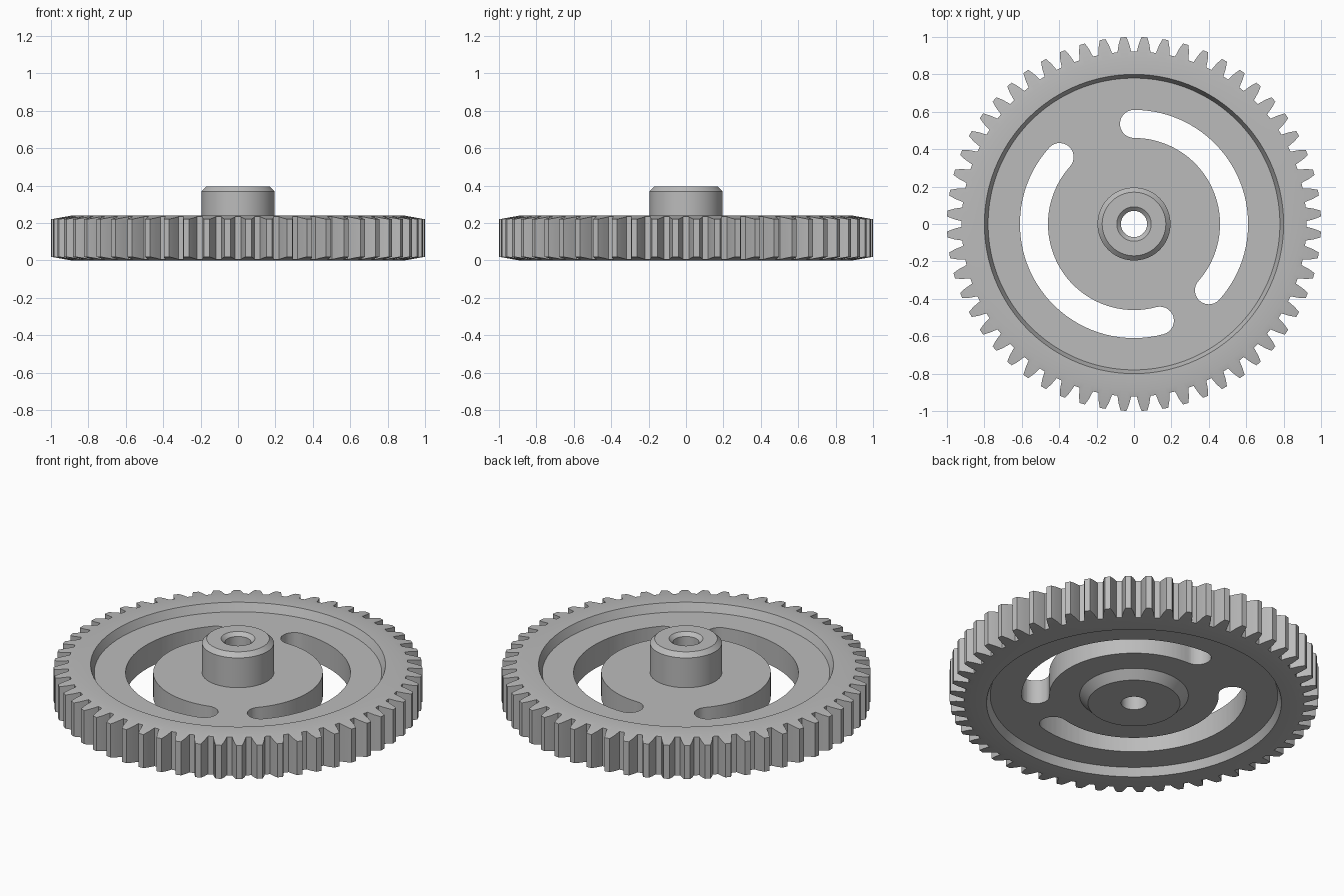
import bpy
import bmesh
from math import cos, sin, pi, radians

TEETH = 56
SEGMENTS = 168

if "Cube" in bpy.data.objects:
    bpy.data.objects.remove(bpy.data.objects["Cube"], do_unlink=True)

grey = bpy.data.materials.new("plain_grey")
grey.use_nodes = True
colour = (0.5, 0.5, 0.5, 1)
grey.diffuse_color = colour
grey.node_tree.nodes["Principled BSDF"].inputs["Base Color"].default_value = colour


def polar(r, a):
    return r * cos(a), r * sin(a)


def finish(name, bm):
    bmesh.ops.recalc_face_normals(bm, faces=bm.faces)
    mesh = bpy.data.meshes.new(name)
    bm.to_mesh(mesh)
    bm.free()
    mesh.materials.append(grey)
    obj = bpy.data.objects.new(name, mesh)
    bpy.context.collection.objects.link(obj)
    return obj


def lathe(name, profile):
    """Turn a closed (radius, height) section into a solid ring."""
    bm = bmesh.new()
    rings = [[bm.verts.new((*polar(r, 2 * pi * i / SEGMENTS), z)) for r, z in profile]
             for i in range(SEGMENTS)]
    n = len(profile)
    for i, ring in enumerate(rings):
        after = rings[(i + 1) % SEGMENTS]
        for j in range(n):
            k = (j + 1) % n
            bm.faces.new((ring[j], after[j], after[k], ring[k]))
    return finish(name, bm)


def prism(name, outline, low, high):
    """Extrude a flat outline upwards."""
    bm = bmesh.new()
    face = bm.faces.new([bm.verts.new((x, y, low)) for x, y in outline])
    top = bmesh.ops.extrude_face_region(bm, geom=[face])
    moved = [v for v in top["geom"] if isinstance(v, bmesh.types.BMVert)]
    bmesh.ops.translate(bm, verts=moved, vec=(0, 0, high - low))
    return finish(name, bm)


def cut(target, cutter, operation):
    cutter.hide_render = True
    mod = target.modifiers.new(cutter.name, "BOOLEAN")
    mod.operation = operation
    mod.solver = "EXACT"
    mod.object = cutter
    bpy.ops.object.select_all(action="DESELECT")
    bpy.context.view_layer.objects.active = target
    target.select_set(True)
    bpy.ops.object.modifier_apply(modifier=mod.name)
    bpy.data.objects.remove(cutter, do_unlink=True)


# Turned wheel: bore, hub, recessed web, rim and underside boss
section = [
    (0.07, 0.0), (0.07, 0.375), (0.092, 0.395),      # bore and countersink
    (0.17, 0.395), (0.195, 0.37), (0.195, 0.192),    # hub
    (0.78, 0.192), (0.80, 0.24), (0.89, 0.24),       # web and rim top
    (1.02, 0.217), (1.02, 0.023),                    # sloped tooth ends
    (0.89, 0.0), (0.80, 0.0), (0.78, 0.048),         # rim underside
    (0.295, 0.048), (0.25, 0.0),                     # tapered boss
]
gear = lathe("gear_wheel", section)

# Toothed outline, with a gap centred on each axis
tooth = [(0.922, 0.037), (0.9655, 0.0275), (1.0, 0.0155)]
flanks = [(r, -w / r) for r, w in tooth] + [(r, w / r) for r, w in reversed(tooth)]
outline = [polar(r, (i + 0.5) * 2 * pi / TEETH + a)
           for i in range(TEETH) for r, a in flanks]
cut(gear, prism("tooth_outline", outline, -0.1, 0.6), "INTERSECT")


# Curved slots with round ends
def slot_outline(start, end, middle=0.535, half=0.075, steps=40, cap=14):
    a, b = radians(start), radians(end)
    sweep = [a + (b - a) * i / steps for i in range(steps + 1)]
    points = [polar(middle + half, t) for t in sweep]
    for centre, angle in ((b, b), (a, a + pi)):
        cx, cy = polar(middle, centre)
        for i in range(1, cap):
            dx, dy = polar(half, angle + pi * i / cap)
            points.append((cx + dx, cy + dy))
        if centre == b:
            points += [polar(middle - half, t) for t in reversed(sweep)]
    return points


for start, end in ((-41.5, 90), (138, 285)):
    cut(gear, prism("slot_cutter", slot_outline(start, end), -0.1, 0.6), "DIFFERENCE")

bpy.context.view_layer.objects.active = gear
gear.select_set(True)
bpy.ops.object.shade_smooth_by_angle(angle=radians(20))
